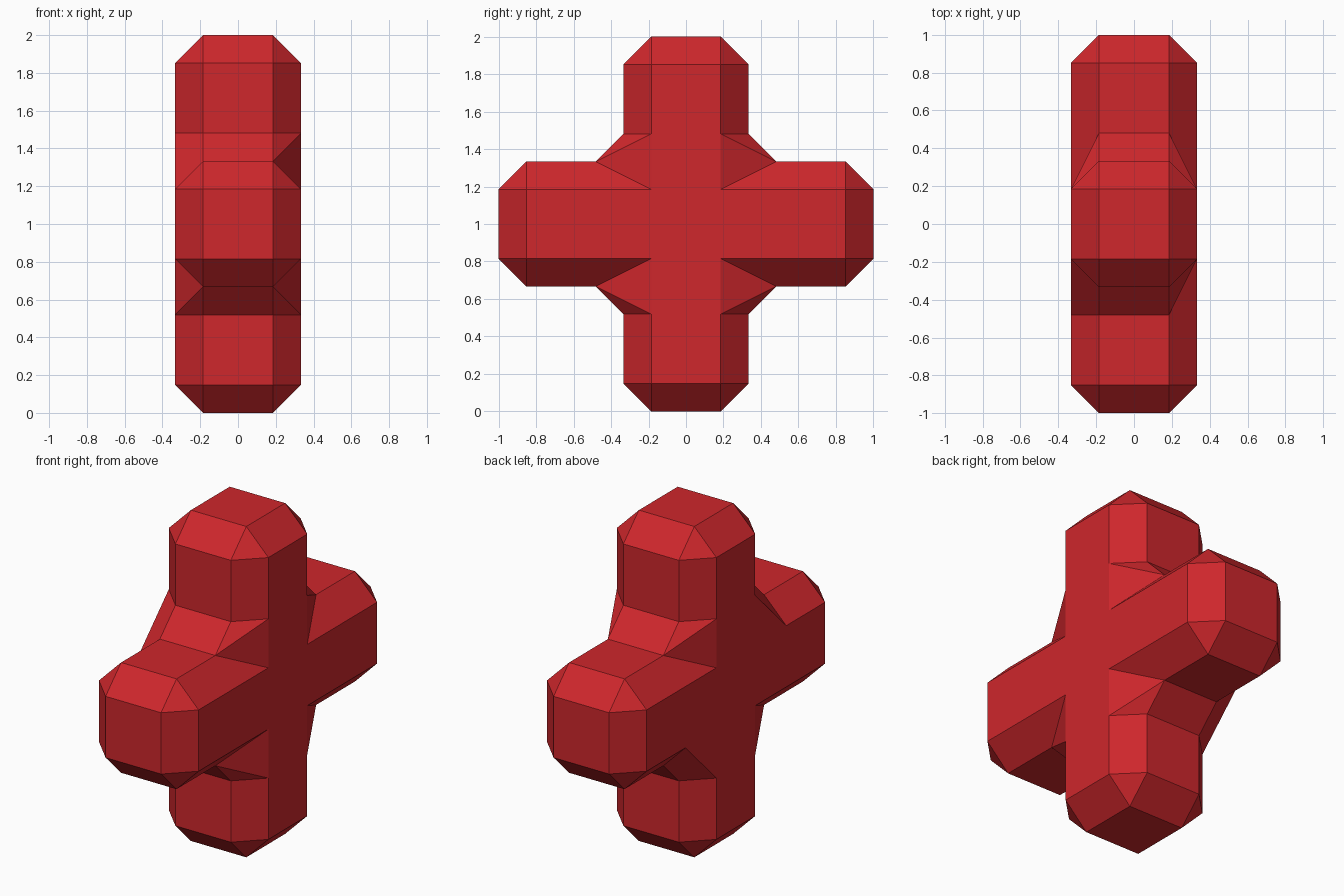
import bpy, bmesh
from mathutils import Vector

if "Cube" in bpy.data.objects:
    bpy.data.objects.remove(bpy.data.objects["Cube"])

W = 1 / 3          # half width of each bar
B = 0.148          # chamfer size
I = W - B          # flat half width after chamfer
K = W + B          # start of the filled inner corner
E = 1 - B          # start of the tip chamfer

bm = bmesh.new()


def octant(sx, sy, sz):
    def face(points, swap=False):
        verts = []
        for x, y, z in points:
            if swap:
                y, z = z, y
            verts.append(bm.verts.new((x * sx, y * sy, z * sz + 1)))
        bm.faces.new(verts)

    c = (W, I, I)
    q, a = (W, K, I), (I, K, W)
    p, b = (W, I, K), (I, W, K)

    # Half-arms: one along y, its twin along z
    for swap in (False, True):
        face([(W, I, 0), (W, E, 0), (W, E, I), q, c], swap)
        face([q, (W, E, I), (I, E, W), a], swap)
        face([a, (I, E, W), (0, E, W), (0, K, W)], swap)
        # Tip with its chamfers
        face([(0, 1, 0), (I, 1, 0), (I, 1, I), (0, 1, I)], swap)
        face([(W, E, 0), (I, 1, 0), (I, 1, I), (W, E, I)], swap)
        face([(I, E, W), (0, E, W), (0, 1, I), (I, 1, I)], swap)
        face([(W, E, I), (I, E, W), (I, 1, I)], swap)

    # Centre of the side and inner corner chamfer
    face([(W, 0, 0), (W, I, 0), c, (W, 0, I)])
    face([a, b, (0, W, K), (0, K, W)])

    # Corner transition: webbed on two corners, creased on the rest
    if sx < 0 and sy * sz < 0:
        face([c, q, p])
        face([q, a, b, p])
    else:
        face([a, q, c])
        face([a, c, p])
        face([a, p, b])


for sx in (1, -1):
    for sy in (1, -1):
        for sz in (1, -1):
            octant(sx, sy, sz)

# Weld the octants and merge coplanar faces
bmesh.ops.remove_doubles(bm, verts=bm.verts[:], dist=0.0005)
bmesh.ops.recalc_face_normals(bm, faces=bm.faces[:])
bmesh.ops.dissolve_limit(bm, angle_limit=0.01, verts=bm.verts[:], edges=bm.edges[:])

mesh = bpy.data.meshes.new("cross_body")
bm.to_mesh(mesh)
bm.free()
cross = bpy.data.objects.new("cross_body", mesh)
bpy.context.collection.objects.link(cross)

mat = bpy.data.materials.new("red")
mat.diffuse_color = (0.62, 0.02, 0.025, 1)
mat.use_nodes = True
mat.node_tree.nodes["Principled BSDF"].inputs["Base Color"].default_value = mat.diffuse_color
mesh.materials.append(mat)
